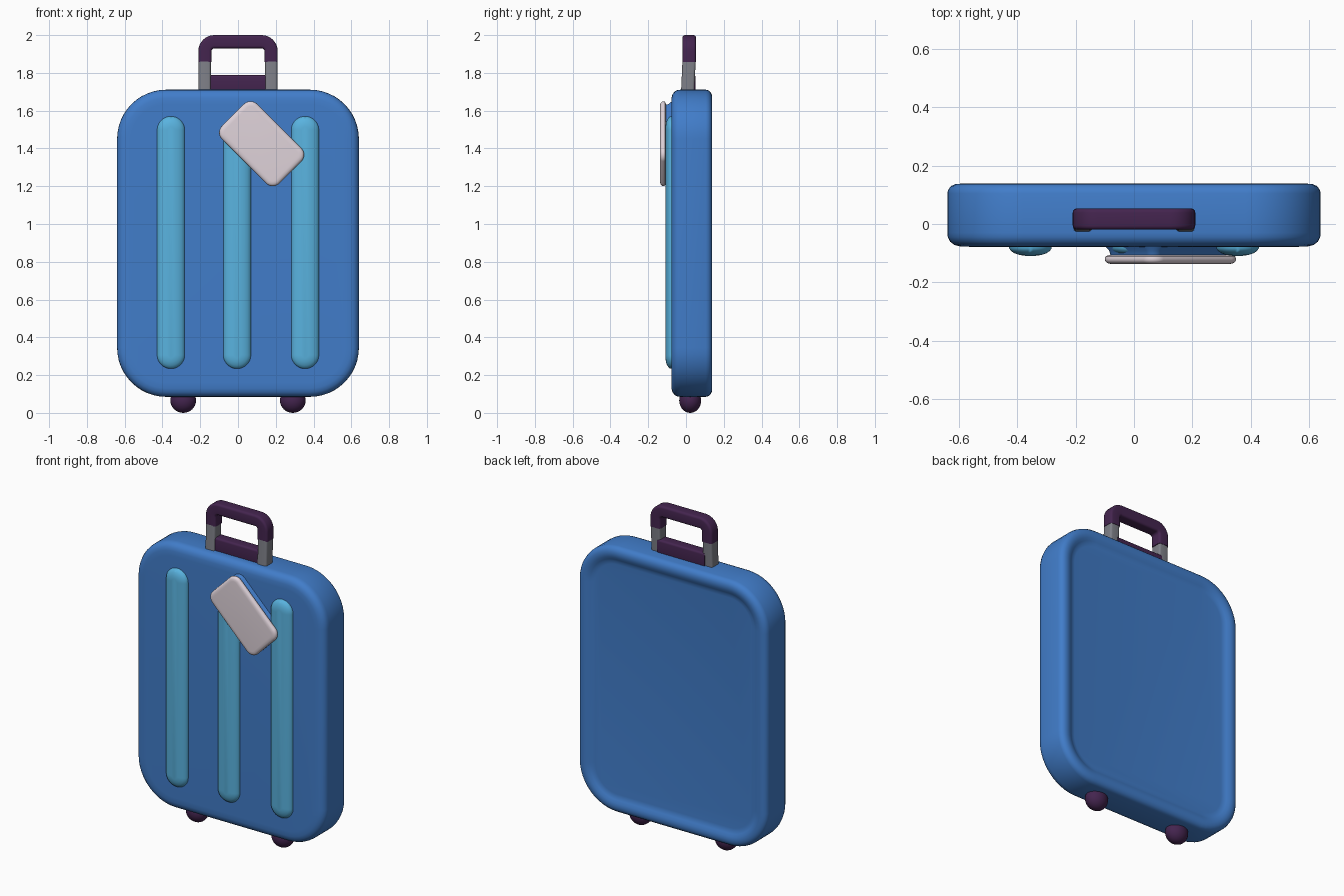
import bpy, bmesh, math
from mathutils import Matrix, Vector

if "Cube" in bpy.data.objects:
    bpy.data.objects.remove(bpy.data.objects["Cube"])


def material(name, rgb):
    m = bpy.data.materials.new(name)
    m.diffuse_color = (*rgb, 1)
    m.use_nodes = True
    m.node_tree.nodes["Principled BSDF"].inputs["Base Color"].default_value = m.diffuse_color
    return m


BLUE = material("shell blue", (0.053, 0.205, 0.59))
CYAN = material("stripe cyan", (0.10, 0.45, 0.74))
PURPLE = material("dark purple", (0.058, 0.018, 0.078))
GREY = material("post grey", (0.21, 0.215, 0.245))
PALE = material("tag pale pink", (0.74, 0.65, 0.70))


def finish(bm, name, mat, angle=40):
    bmesh.ops.recalc_face_normals(bm, faces=bm.faces)
    me = bpy.data.meshes.new(name)
    bm.to_mesh(me)
    bm.free()
    me.materials.append(mat)
    ob = bpy.data.objects.new(name, me)
    bpy.context.collection.objects.link(ob)
    bpy.ops.object.select_all(action='DESELECT')
    ob.select_set(True)
    bpy.context.view_layer.objects.active = ob
    bpy.ops.object.shade_smooth_by_angle(angle=math.radians(angle))
    return ob


def skin(bm, rings):
    """Join matching rings of points with quads and cap both ends."""
    rows = [[bm.verts.new(p) for p in ring] for ring in rings]
    n = len(rows[0])
    for a, b in zip(rows, rows[1:]):
        for i in range(n):
            j = (i + 1) % n
            bm.faces.new((a[i], a[j], b[j], b[i]))
    bm.faces.new(rows[0])
    bm.faces.new(rows[-1])


def rounded_outline(hw, hh, r, y, steps=12):
    pts = []
    for k, (sx, sz) in enumerate(((1, 1), (-1, 1), (-1, -1), (1, -1))):
        for s in range(steps + 1):
            a = math.pi / 2 * (k + s / steps)
            pts.append(Vector((sx * (hw - r) + r * math.cos(a), y,
                               sz * (hh - r) + r * math.sin(a))))
    return pts


def slab(name, mat, centre, hw, hh, r, profile, turn=0):
    """Rounded plate facing -y; profile is a list of (inset, y)."""
    bm = bmesh.new()
    skin(bm, [rounded_outline(hw - i, hh - i, max(r - i, 0.01), y) for i, y in profile])
    bm.transform(Matrix.Translation((centre[0], 0, centre[1])) @ Matrix.Rotation(turn, 4, 'Y'))
    return finish(bm, name, mat)


# Shell: rounded front edge, raised rim and shallow recess on the back
slab("shell", BLUE, (0, 0.898), 0.64, 0.813, 0.26, [
    (0.075, -0.078), (0.045, -0.077), (0.025, -0.072), (0.009, -0.060), (0.002, -0.045),
    (0, -0.03), (0, 0.105), (0.004, 0.119), (0.013, 0.130), (0.028, 0.137), (0.045, 0.138),
    (0.062, 0.135), (0.078, 0.127), (0.092, 0.121), (0.11, 0.119)])

# Three raised front stripes
for side, x in (("left", -0.355), ("middle", -0.005), ("right", 0.355)):
    slab(side + "_stripe", CYAN, (x, 0.902), 0.073, 0.668, 0.073, [
        (0, -0.06), (0, -0.083), (0.006, -0.092), (0.018, -0.100),
        (0.035, -0.106), (0.055, -0.109)])

# Luggage tag on a shell-coloured pad
TURN = math.radians(45)
slab("tag_pad", BLUE, (0.125, 1.425), 0.215, 0.132, 0.05,
     [(0, -0.07), (0.004, -0.08), (0.015, -0.092), (0.02, -0.112)], TURN)
slab("luggage_tag", PALE, (0.125, 1.425), 0.215, 0.132, 0.05,
     [(0.012, -0.107), (0.003, -0.111), (0, -0.118), (0.001, -0.126),
      (0.006, -0.132), (0.014, -0.136), (0.026, -0.137)], TURN)


def sweep(name, mat, path, half_w, half_d, r, y):
    """Sweep a rounded box section along a path in the xz plane."""
    bm = bmesh.new()
    section = rounded_outline(half_w, half_d, r, 0, 4)
    rings = []
    for i, p in enumerate(path):
        t = (path[min(i + 1, len(path) - 1)] - path[max(i - 1, 0)]).normalized()
        n = Vector((-t.z, 0, t.x))
        rings.append([p + n * s.x + Vector((0, y + s.z, 0)) for s in section])
    skin(bm, rings)
    return finish(bm, name, mat)


# Handle grip: upside-down U with rounded corners
path = [Vector((-0.175, 0, 1.857))]
for cx, start in ((-0.125, math.pi), (0.125, math.pi / 2)):
    for s in range(9):
        a = start - math.pi / 2 * s / 8
        path.append(Vector((cx + 0.05 * math.cos(a), 0, 1.915 + 0.05 * math.sin(a))))
path.append(Vector((0.175, 0, 1.857)))
sweep("handle_grip", PURPLE, path, 0.035, 0.036, 0.014, 0.017)

# Handle posts, leaning back slightly
for side, x in (("left", -0.176), ("right", 0.176)):
    post = sweep(side + "_handle_post", GREY,
                 [Vector((x, 0, 1.68)), Vector((x, 0, 1.862))], 0.032, 0.035, 0.012, 0.008)
    for v in post.data.vertices:
        v.co.y += 0.008 * (v.co.z - 1.68) / 0.18

# Crossbar at the handle base
sweep("handle_base", PURPLE, [Vector((-0.16, 0, 1.74)), Vector((0.16, 0, 1.74))],
      0.048, 0.033, 0.012, 0.018)

# Rounded feet
for side, x in (("left", -0.29), ("right", 0.29)):
    bm = bmesh.new()
    bmesh.ops.create_uvsphere(bm, u_segments=28, v_segments=16, radius=1)
    bm.transform(Matrix.Translation((x, 0.022, 0.066)) @ Matrix.Diagonal((0.068, 0.058, 0.066, 1)))
    finish(bm, side + "_wheel", PURPLE)
